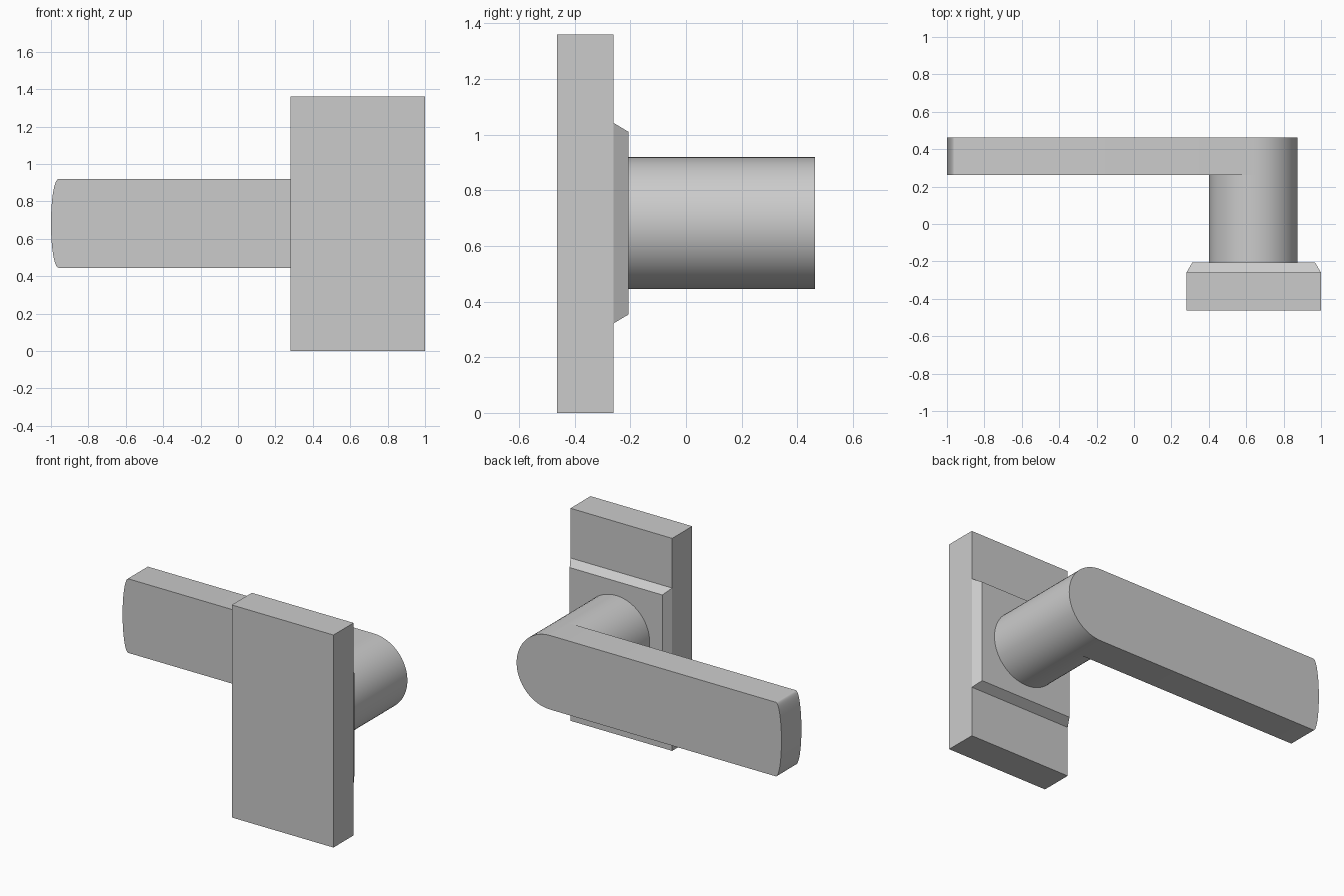
import bpy, bmesh, math

if "Cube" in bpy.data.objects:
    bpy.data.objects.remove(bpy.data.objects["Cube"])

CX, CZ, R = 0.638, 0.682, 0.237   # handle axis and radius
Y_BACK, Y_PLATE, Y_BOSS, Y_LEVER, Y_END = -0.463, -0.26, -0.206, 0.261, 0.463


def loft(name, near, far, y0, y1, smooth=False):
    """Solid between two matching (x, z) outlines at depths y0 and y1."""
    bm = bmesh.new()
    a = [bm.verts.new((x, y0, z)) for x, z in near]
    b = [bm.verts.new((x, y1, z)) for x, z in far]
    n = len(a)
    bm.faces.new(a)
    bm.faces.new(b[::-1])
    for i in range(n):
        j = (i + 1) % n
        bm.faces.new((a[i], b[i], b[j], a[j]))
    bmesh.ops.recalc_face_normals(bm, faces=bm.faces)
    mesh = bpy.data.meshes.new(name)
    bm.to_mesh(mesh)
    bm.free()
    ob = bpy.data.objects.new(name, mesh)
    bpy.context.collection.objects.link(ob)
    if smooth:
        bpy.ops.object.select_all(action='DESELECT')
        ob.select_set(True)
        bpy.context.view_layer.objects.active = ob
        bpy.ops.object.shade_smooth_by_angle(angle=math.radians(35))
    return ob


def rect(x0, x1, z0, z1):
    return [(x0, z0), (x1, z0), (x1, z1), (x0, z1)]


def arc(cx, rx, start, end, steps):
    """Elliptical arc of height R around (cx, CZ), angles in degrees."""
    angles = [math.radians(start + (end - start) * i / steps) for i in range(steps + 1)]
    return [(cx + rx * math.cos(t), CZ + R * math.sin(t)) for t in angles]


# wall plate
plate = rect(0.28, 1.0, 0.0, 1.36)
loft("wall_plate", plate, plate, Y_BACK, Y_PLATE)

# square boss with bevelled sides
loft("boss", rect(0.28, 1.0, 0.322, 1.042), rect(0.312, 0.968, 0.354, 1.01),
     Y_PLATE, Y_BOSS)

# round stem
circle = arc(CX, R, 0, 360, 64)[:-1]
loft("stem", circle, circle, Y_BOSS, Y_LEVER, True)

# lever: round at the stem, shallow bulge at the free end
lever = arc(CX, R, -90, 90, 32) + arc(-0.96, 0.04, 90, 270, 32)
loft("lever", lever, lever, Y_LEVER, Y_END, True)
